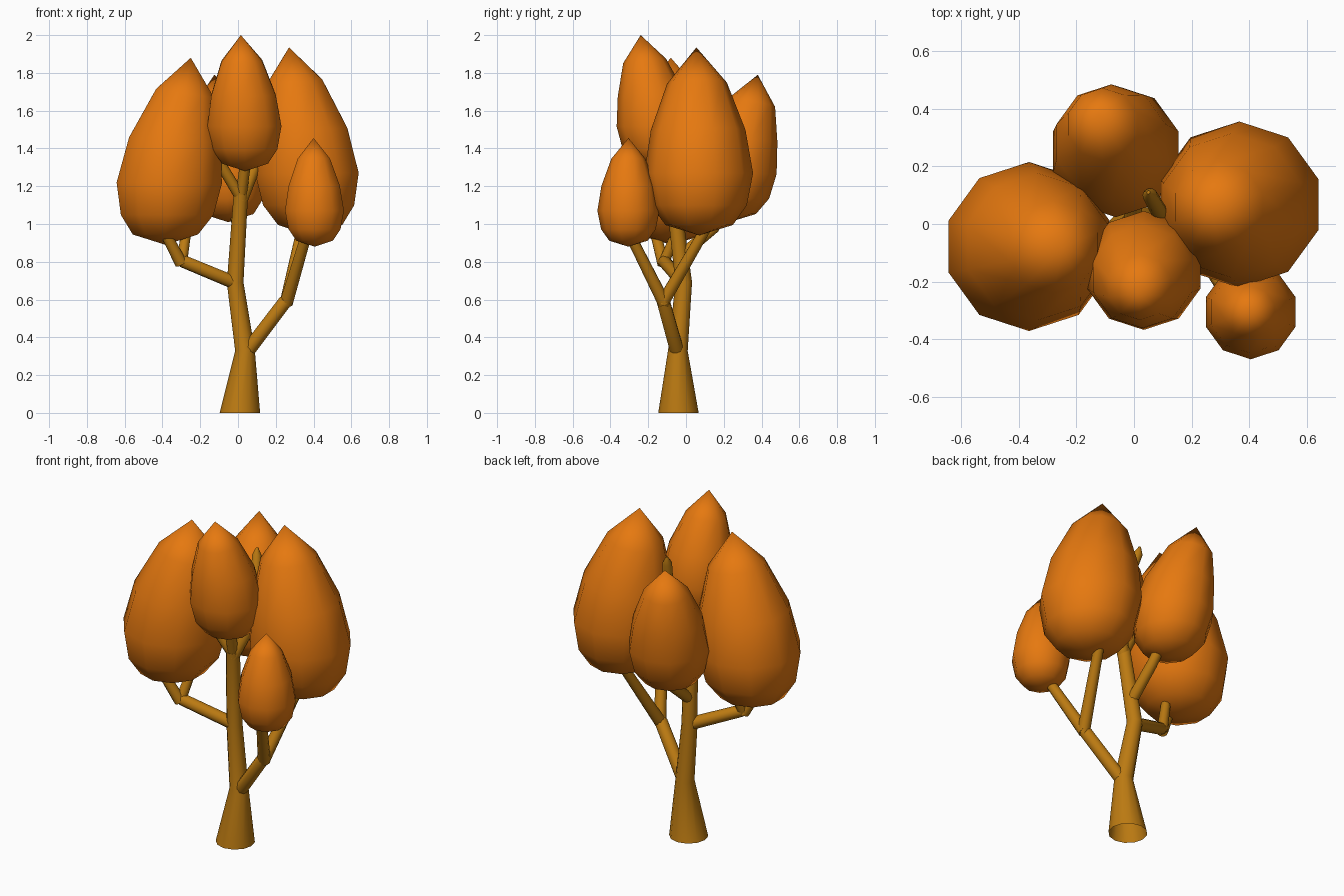
import bpy, bmesh, math
from mathutils import Vector

if "Cube" in bpy.data.objects:
    bpy.data.objects.remove(bpy.data.objects["Cube"])


def material(name, color):
    m = bpy.data.materials.new(name)
    m.diffuse_color = (*color, 1)
    m.use_nodes = True
    m.node_tree.nodes["Principled BSDF"].inputs["Base Color"].default_value = m.diffuse_color
    return m


leaf_mat = material("autumn orange", (0.79, 0.19, 0.005))
wood_mat = material("ochre wood", (0.50, 0.195, 0.006))


def finish(name, bm, mat, angle):
    bmesh.ops.recalc_face_normals(bm, faces=bm.faces[:])
    me = bpy.data.meshes.new(name)
    bm.to_mesh(me)
    bm.free()
    me.materials.append(mat)
    ob = bpy.data.objects.new(name, me)
    bpy.context.collection.objects.link(ob)
    bpy.context.view_layer.objects.active = ob
    ob.select_set(True)
    bpy.ops.object.shade_smooth_by_angle(angle=math.radians(angle))
    ob.select_set(False)


def bridge(bm, rings):
    n = len(rings[0])
    for a, b in zip(rings, rings[1:]):
        for i in range(n):
            j = (i + 1) % n
            bm.faces.new((a[i], a[j], b[j], b[i]))


# (height fraction, radius fraction, share of the lean)
LEAF_RINGS = [(0.055, 0.62, -0.12), (0.16, 0.88, -0.04), (0.33, 1.0, 0.05),
              (0.56, 0.87, 0.3), (0.81, 0.55, 0.75)]


def leaf_clump(name, centre, r, z0, apex):
    """Ten-sided teardrop leaning from its centre toward its apex."""
    bm = bmesh.new()
    c = Vector(centre)
    lean = Vector(apex[:2]) - c
    h = apex[2] - z0
    rings = []
    for t, f, k in LEAF_RINGS:
        ring = []
        for i in range(10):
            a = math.pi / 2 + i * math.tau / 10
            off = Vector((math.cos(a), math.sin(a))) * r * f
            p = c + lean * k + off
            tilt = -1.7 * max(k, 0) * lean.dot(off)
            ring.append(bm.verts.new((p.x, p.y, z0 + h * t + tilt)))
        rings.append(ring)
    bridge(bm, rings)
    b = c - lean * 0.12
    low = bm.verts.new((b.x, b.y, z0))
    top = bm.verts.new(apex)
    for i in range(10):
        j = (i + 1) % 10
        bm.faces.new((low, rings[0][j], rings[0][i]))
        bm.faces.new((top, rings[-1][i], rings[-1][j]))
    finish(name, bm, leaf_mat, 60)


def limb(name, path, sides=10, ground=False):
    """Tapered tube through (x, y, z, radius) points."""
    bm = bmesh.new()
    pts = [Vector(p[:3]) for p in path]
    rings = []
    for k, p in enumerate(pts):
        d = (pts[min(k + 1, len(pts) - 1)] - pts[max(k - 1, 0)]).normalized()
        if ground and k == 0:
            d = Vector((0, 0, 1))
        q = Vector((0, 0, 1)).rotation_difference(d)
        ring = []
        for i in range(sides):
            a = i * math.tau / sides
            ring.append(bm.verts.new(
                p + q @ (Vector((math.cos(a), math.sin(a), 0)) * path[k][3])))
        rings.append(ring)
    bridge(bm, rings)
    bm.faces.new(rings[-1])
    if not ground:
        bm.faces.new(rings[0])
    finish(name, bm, wood_mat, 50)


# Foliage
leaf_clump("foliage_left", (-0.37, -0.078), 0.293, 0.89, (-0.25, -0.08, 1.88))
leaf_clump("foliage_right", (0.37, 0.068), 0.288, 0.94, (0.27, 0.055, 1.935))
leaf_clump("foliage_front", (0.035, -0.157), 0.206, 1.28, (0.015, -0.24, 2.0))
leaf_clump("foliage_back", (-0.06, 0.245), 0.228, 1.01, (-0.125, 0.38, 1.79))
leaf_clump("foliage_small", (0.405, -0.305), 0.164, 0.88, (0.40, -0.305, 1.455))

# Trunk with open foot
limb("trunk", [(0.01, -0.04, 0, 0.107), (0.037, -0.043, 0.33, 0.052),
               (-0.015, -0.012, 0.69, 0.044), (0.015, -0.07, 1.16, 0.038)],
     12, True)

# Top fork
limb("top_branch", [(0.015, -0.07, 1.12, 0.034), (0.08, -0.02, 1.28, 0.032),
                    (0.1, 0.02, 1.45, 0.03), (0.055, 0.1, 1.68, 0.026),
                    (0.05, 0.11, 1.72, 0.006)])
limb("top_twig_left", [(0.015, -0.07, 1.14, 0.03), (-0.1, -0.12, 1.33, 0.028)])
limb("top_twig_front", [(0.015, -0.07, 1.14, 0.03), (0.05, -0.15, 1.4, 0.028)])

# Left branch and its two twigs
limb("left_branch", [(-0.02, -0.015, 0.69, 0.036), (-0.29, -0.115, 0.802, 0.034),
                     (-0.32, -0.12, 0.812, 0.02)])
limb("left_twig_outer", [(-0.30, -0.12, 0.79, 0.033), (-0.4, -0.17, 0.98, 0.027)])
limb("left_twig_inner", [(-0.30, -0.12, 0.79, 0.03), (-0.27, -0.04, 0.98, 0.025)])

# Right branch and its two twigs
limb("right_branch", [(0.045, -0.045, 0.32, 0.038), (0.25, -0.12, 0.59, 0.036),
                      (0.265, -0.125, 0.61, 0.024)])
limb("right_twig_front", [(0.255, -0.115, 0.58, 0.035), (0.37, -0.31, 0.97, 0.028)])
limb("right_twig_back", [(0.255, -0.125, 0.58, 0.035), (0.345, 0.12, 1.0, 0.028)])

# Back branch
limb("back_branch", [(-0.005, -0.03, 0.83, 0.032), (0.0, 0.15, 0.98, 0.03),
                     (-0.03, 0.22, 1.12, 0.027)])
